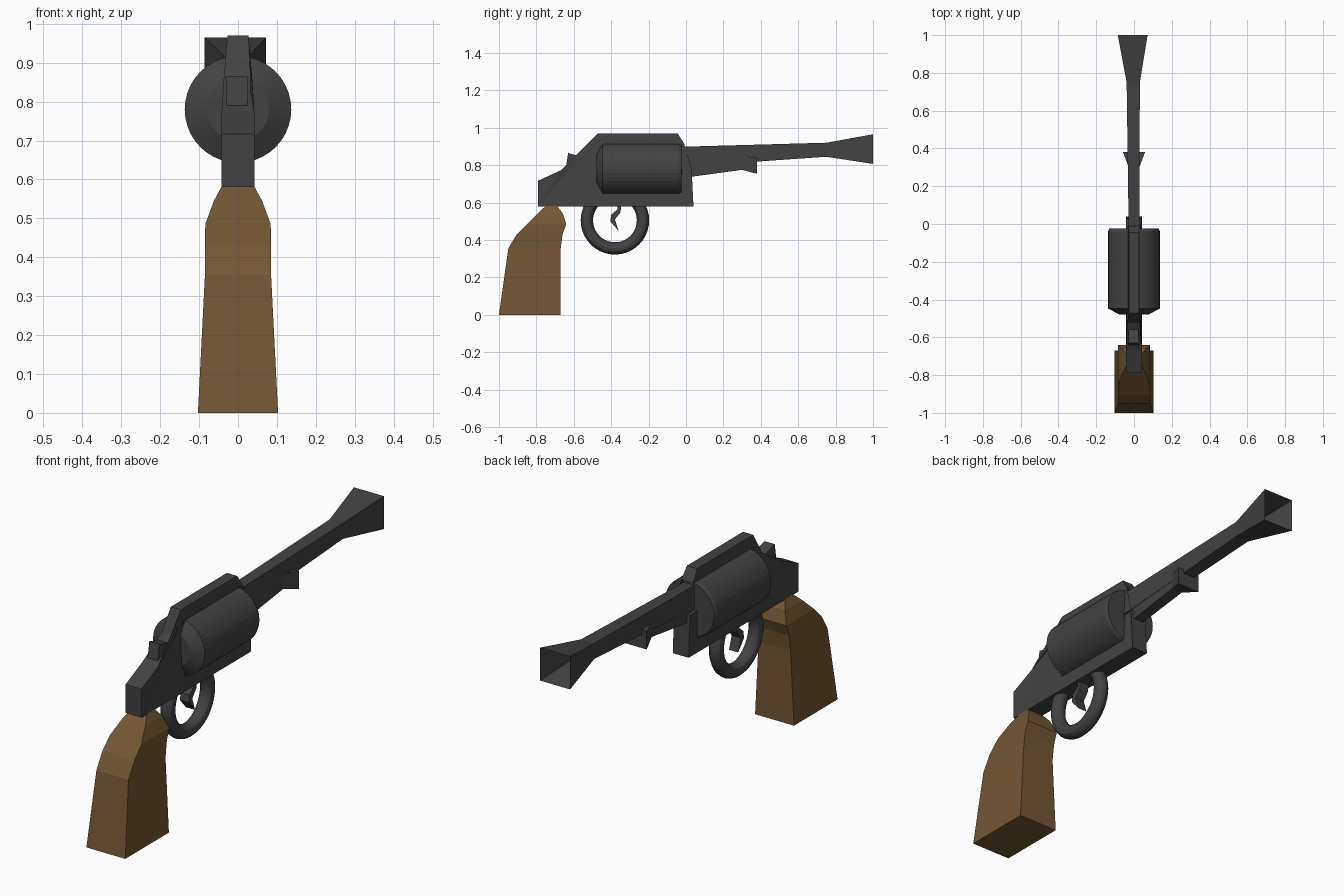
import bpy, bmesh, math
from mathutils import Matrix, Vector

if "Cube" in bpy.data.objects:
    bpy.data.objects.remove(bpy.data.objects["Cube"])


def material(name, color):
    m = bpy.data.materials.new(name)
    m.diffuse_color = (*color, 1)
    m.use_nodes = True
    m.node_tree.nodes["Principled BSDF"].inputs["Base Color"].default_value = m.diffuse_color
    return m


METAL = material("dark_metal", (0.055, 0.055, 0.055))
WOOD = material("brown_wood", (0.17, 0.095, 0.033))


def finish(name, bm, mat):
    bmesh.ops.recalc_face_normals(bm, faces=bm.faces)
    me = bpy.data.meshes.new(name)
    bm.to_mesh(me)
    bm.free()
    me.materials.append(mat)
    ob = bpy.data.objects.new(name, me)
    bpy.context.collection.objects.link(ob)
    return ob


def plate(name, profile, width, mat=METAL, cx=0.0):
    """Extrude a (y, z) profile across x; width(z) gives the half width."""
    bm = bmesh.new()
    sides = [[bm.verts.new((cx + s * width(z), y, z)) for y, z in profile] for s in (-1, 1)]
    caps = [bm.faces.new(side) for side in sides]
    n = len(profile)
    for i in range(n):
        j = (i + 1) % n
        bm.faces.new((sides[0][i], sides[0][j], sides[1][j], sides[1][i]))
    bmesh.ops.triangulate(bm, faces=caps)
    return finish(name, bm, mat)


def loft(name, rings, mat=METAL):
    """Join four-cornered rings in order and cap both ends."""
    bm = bmesh.new()
    loops = [[bm.verts.new(p) for p in ring] for ring in rings]
    for a, b in zip(loops, loops[1:]):
        for i in range(4):
            j = (i + 1) % 4
            bm.faces.new((a[i], a[j], b[j], b[i]))
    bm.faces.new(loops[0])
    bm.faces.new(loops[-1])
    return finish(name, bm, mat)


def ring_y(y, hw, z0, z1, cx=0.0):
    return [(cx - hw, y, z0), (cx + hw, y, z0), (cx + hw, y, z1), (cx - hw, y, z1)]


def ring_z(z, y0, y1, hw):
    return [(-hw, y0, z), (hw, y0, z), (hw, y1, z), (-hw, y1, z)]


# Frame wrapped around the cylinder, narrowing towards the top strap
plate("frame", [(-.79, .58), (.04, .58), (.03, .78), (-.025, .78), (-.03, .65),
                (-.46, .65), (-.46, .915), (-.01, .915), (-.045, .97), (-.47, .97),
                (-.525, .866), (-.665, .775), (-.79, .717)],
      lambda z: .042 - .015 * max(0, z - .8) / .17)

# Barrel with flared, hollow square muzzle
loft("barrel", [ring_y(-.04, .028, .79, .898), ring_y(.75, .035, .845, .92, -.004),
                ring_y(1, .079, .807, .965, -.007), ring_y(.78, .015, .87, .9, -.004)])

# Lug beneath the barrel, with flared tip
loft("barrel_lug", [ring_y(-.03, .026, .73, .85), ring_y(.3, .028, .775, .85),
                    ring_y(.38, .058, .754, .84)])

# Cylinder: revolved profile of (radius, y)
bm = bmesh.new()
prof = [(0, -.48), (.08, -.478), (.137, -.447), (.137, -.04), (.131, -.025), (0, -.022)]
vs = [bm.verts.new((r, y, .78)) for r, y in prof]
edges = [bm.edges.new(p) for p in zip(vs, vs[1:])]
bmesh.ops.spin(bm, geom=vs + edges, cent=(0, 0, .78), axis=(0, 1, 0),
               angle=math.tau, steps=40, use_merge=True)
bmesh.ops.remove_doubles(bm, verts=bm.verts, dist=1e-4)
finish("cylinder", bm, METAL)

# Trigger guard ring
bpy.ops.mesh.primitive_torus_add(major_radius=.15, minor_radius=.033, major_segments=40,
                                 minor_segments=12, location=(0, -.38, .505),
                                 rotation=(0, math.pi / 2, 0))
guard = bpy.context.object
guard.name = "trigger_guard"
guard.data.materials.append(METAL)
bpy.ops.object.shade_smooth_by_angle()

# Trigger and hammer
plate("trigger", [(-.37, .6), (-.365, .565), (-.4, .535), (-.405, .5), (-.36, .448),
                  (-.38, .51), (-.35, .548), (-.345, .6)], lambda z: .024)
plate("hammer", [(-.645, .77), (-.63, .865), (-.56, .845), (-.52, .8)],
      lambda z: .027, cx=-.002)

# Grip
loft("grip", [ring_z(0, -1, -.67, .103), ring_z(.355, -.95, -.67, .085),
              ring_z(.43, -.905, -.66, .085), ring_z(.485, -.85, -.64, .084),
              ring_z(.545, -.79, -.66, .062), ring_z(.582, -.75, -.69, .042)], WOOD)
